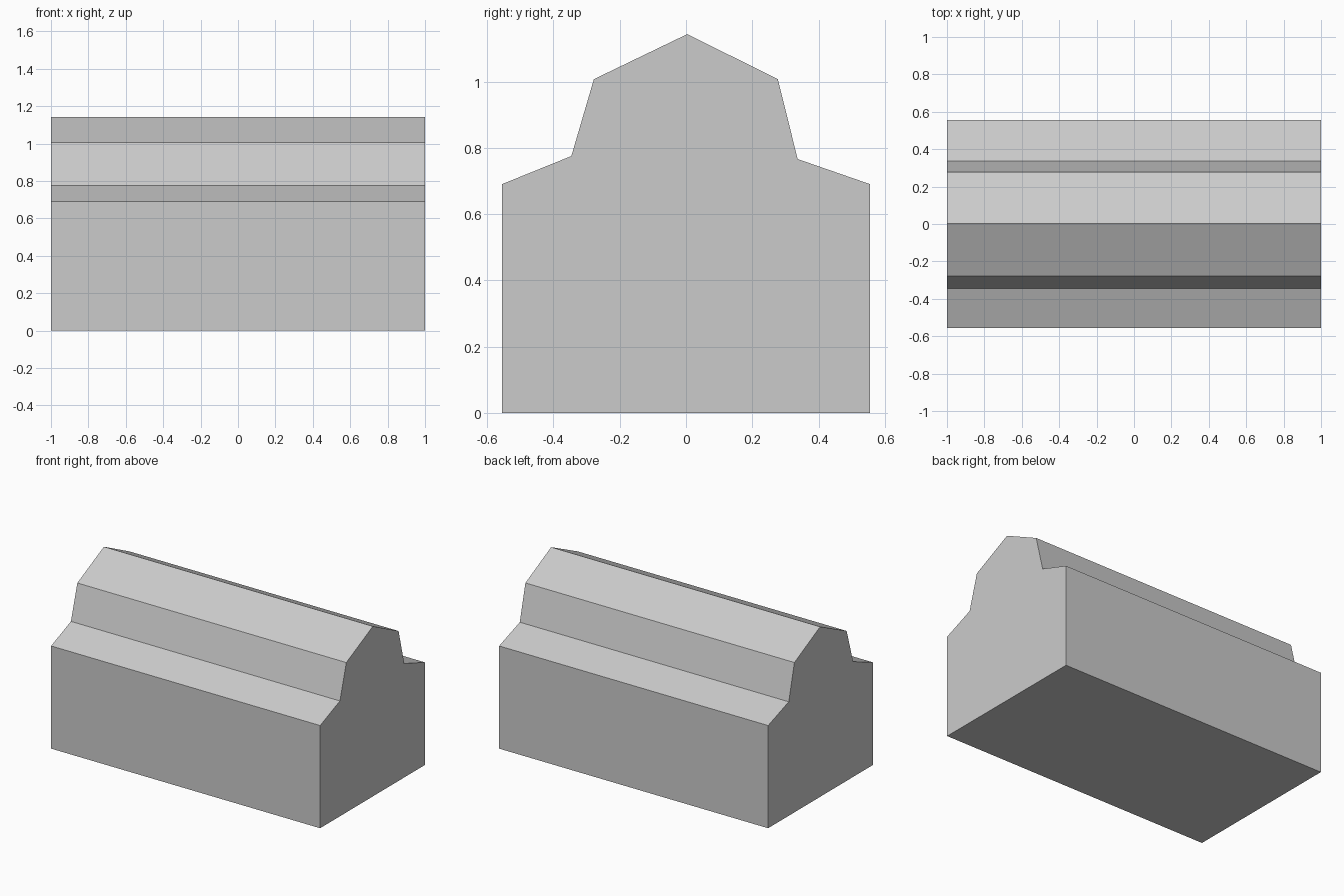
import bpy
import bmesh

cube = bpy.data.objects.get("Cube")
if cube:
    bpy.data.objects.remove(cube, do_unlink=True)

GREY = (0.6, 0.6, 0.6, 1)
mat = bpy.data.materials.new("plain grey")
mat.use_nodes = True
mat.diffuse_color = GREY
mat.node_tree.nodes["Principled BSDF"].inputs["Base Color"].default_value = GREY

# End profile (y, z): walls, lower roof slopes, raised upper storey and ridge
profile = [(-0.556, 0), (0.556, 0), (0.556, 0.69), (0.337, 0.766), (0.277, 1.007),
           (0.004, 1.143), (-0.278, 1.007), (-0.346, 0.775), (-0.556, 0.69)]

# Sweep the profile along the length of the hall
bm = bmesh.new()
end = bm.faces.new([bm.verts.new((-1, y, z)) for y, z in profile])
swept = bmesh.ops.extrude_face_region(bm, geom=[end], use_keep_orig=True)
moved = [v for v in swept["geom"] if isinstance(v, bmesh.types.BMVert)]
bmesh.ops.translate(bm, verts=moved, vec=(2, 0, 0))
bmesh.ops.recalc_face_normals(bm, faces=bm.faces)

mesh = bpy.data.meshes.new("gabled_hall")
bm.to_mesh(mesh)
bm.free()
mesh.materials.append(mat)
hall = bpy.data.objects.new("gabled_hall", mesh)
bpy.context.collection.objects.link(hall)
